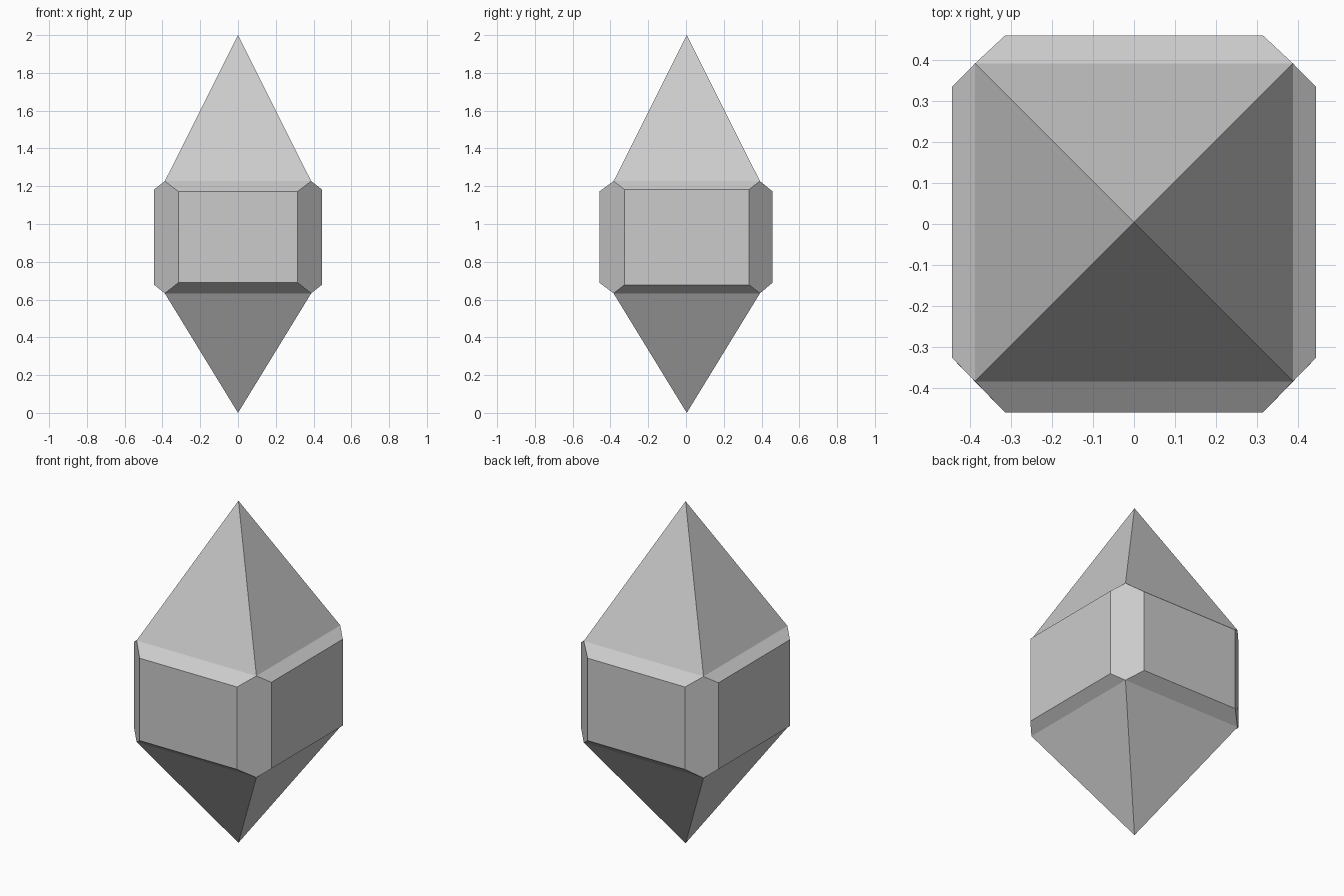
import bpy, bmesh
from mathutils import Vector

if "Cube" in bpy.data.objects:
    bpy.data.objects.remove(bpy.data.objects["Cube"])

bm = bmesh.new()

# Square core block
LOW, HIGH, CY = 0.633, 1.227, 0.004
bmesh.ops.create_cube(bm, size=1)
for v in bm.verts:
    v.co = (v.co.x * 0.775, v.co.y * 0.775 + CY, HIGH if v.co.z > 0 else LOW)
bm.normal_update()
sides = [f for f in bm.faces if abs(f.normal.z) < 0.5]
caps = [f for f in bm.faces if abs(f.normal.z) > 0.5]
corner_edges = [e for e in bm.edges if abs(e.verts[0].co.z - e.verts[1].co.z) > 0.5]

# Raised panels with bevelled rims on the four sides
for f in sides:
    on_y = abs(f.normal.y) > 0.5
    n = f.normal.copy()
    bmesh.ops.inset_individual(bm, faces=[f], thickness=0.05)
    for v in f.verts:
        sx, sy = (1 if v.co.x > 0 else -1), (1 if v.co.y > 0 else -1)
        top = v.co.z > 0.93
        if on_y:
            v.co = Vector((sx * 0.315, n.y * 0.459, 1.172 if top else 0.69))
        else:
            v.co = Vector((n.x * 0.444, sy * 0.33 + CY, 1.183 if top else 0.678))

# Merge rim faces at each corner into one flat six-sided chamfer
bmesh.ops.dissolve_edges(bm, edges=corner_edges, use_verts=False)

# Pyramid points above and below
for f in caps:
    tip_z = 2.0 if f.normal.z > 0 else 0.0
    tip = bmesh.ops.poke(bm, faces=[f])["verts"][0]
    tip.co = (0, CY, tip_z)

bmesh.ops.recalc_face_normals(bm, faces=bm.faces)
mesh = bpy.data.meshes.new("crystal")
bm.to_mesh(mesh)
bm.free()
bpy.context.collection.objects.link(bpy.data.objects.new("crystal", mesh))
